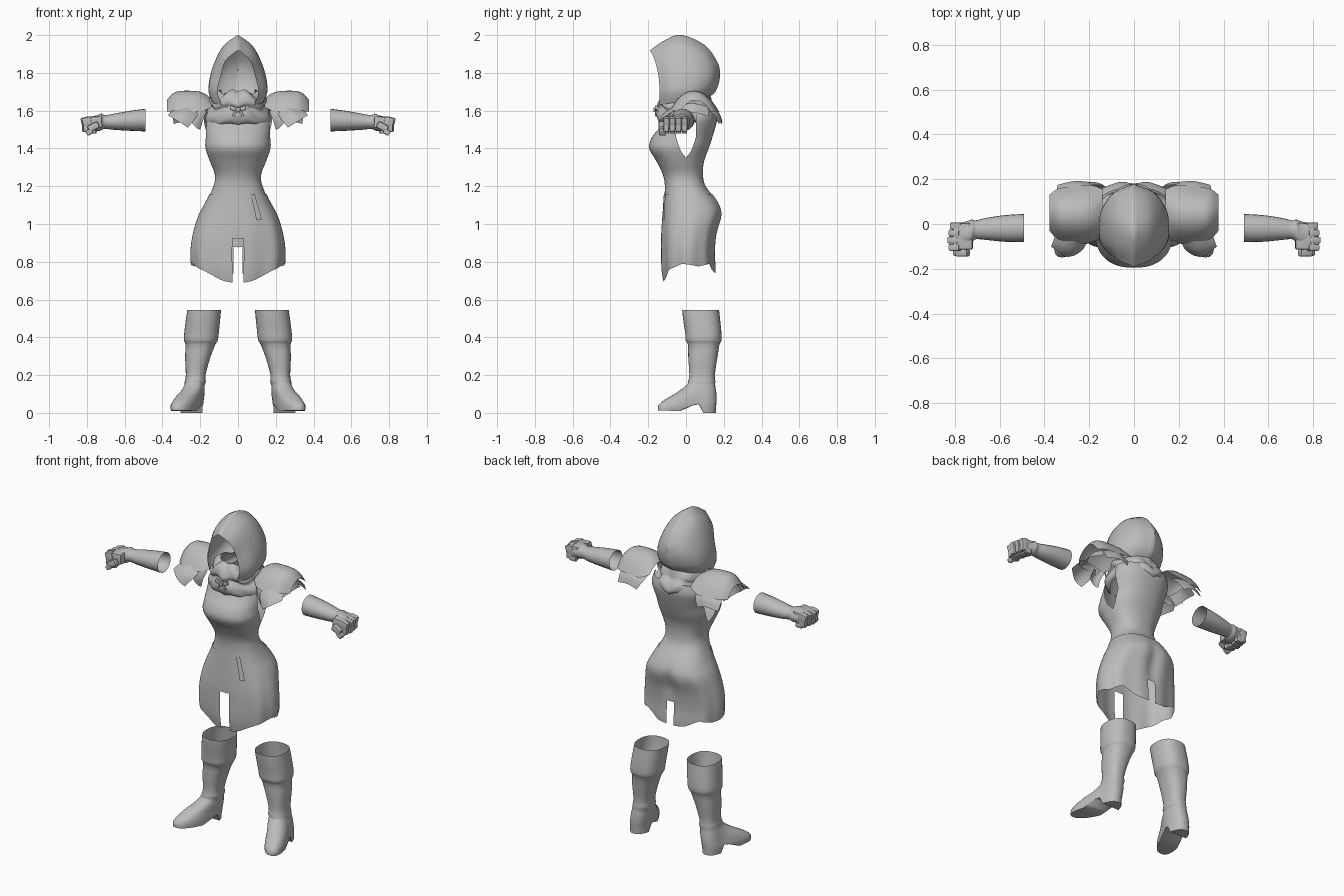
import bpy, bmesh, math
from mathutils import Matrix, Vector

if "Cube" in bpy.data.objects:
    bpy.data.objects.remove(bpy.data.objects["Cube"])

grey = bpy.data.materials.new("plain grey")
grey.diffuse_color = (0.5, 0.5, 0.5, 1)
grey.use_nodes = True
grey.node_tree.nodes["Principled BSDF"].inputs["Base Color"].default_value = grey.diffuse_color


# ---------- helpers ----------
def spline(rows, k):
    """Catmull-Rom sampling of a list of tuples, k steps per span."""
    out = []
    for i in range(len(rows) - 1):
        a, b, c, d = (rows[max(0, min(len(rows) - 1, i + o))] for o in (-1, 0, 1, 2))
        for s in range(k):
            t = s / k
            out.append(tuple(0.5 * (2 * q + (r - p) * t + (2 * p - 5 * q + 4 * r - w) * t * t
                                    + (3 * q - p - 3 * r + w) * t ** 3)
                             for p, q, r, w in zip(a, b, c, d)))
    return out + [tuple(rows[-1])]


def lerp_list(pts, x):
    for (x0, y0), (x1, y1) in zip(pts, pts[1:]):
        if x <= x1:
            return y0 + (y1 - y0) * max(0, (x - x0) / (x1 - x0))
    return pts[-1][1]


def finish(name, bm, mirror, angle=50):
    bmesh.ops.remove_doubles(bm, verts=bm.verts, dist=0.0004)
    bmesh.ops.recalc_face_normals(bm, faces=bm.faces)
    me = bpy.data.meshes.new(name)
    bm.to_mesh(me)
    bm.free()
    me.materials.append(grey)
    ob = bpy.data.objects.new(name, me)
    bpy.context.collection.objects.link(ob)
    if mirror:
        ob.modifiers.new("mirror", 'MIRROR').merge_threshold = 0.001
    bpy.ops.object.select_all(action='DESELECT')
    ob.select_set(True)
    bpy.context.view_layer.objects.active = ob
    bpy.ops.object.shade_smooth_by_angle(angle=math.radians(angle))
    return ob


def sheet(name, rows, wrap=False, hole=None, cap=False, mirror=True, angle=50):
    """Skin rows of points; hole(i, j) leaves a face out; cap closes the last row."""
    bm = bmesh.new()
    g = [[bm.verts.new(p) for p in r] for r in rows]
    n = len(g[0])
    for i in range(len(g) - 1):
        for j in range(n if wrap else n - 1):
            if not (hole and hole(i, j)):
                m = (j + 1) % n
                bm.faces.new((g[i][j], g[i][m], g[i + 1][m], g[i + 1][j]))
    if cap:
        e = g[-1]
        for j in range(n // 2):
            q = list(dict.fromkeys((e[j], e[j + 1], e[n - j - 1], e[(n - j) % n])))
            bm.faces.new(q)
    return finish(name, bm, mirror, angle)


def patch(name, rows, k=3, **kw):
    """Smooth sheet through a coarse grid of points."""
    fine = [spline(r, k) for r in rows]
    cols = [spline(c, k) for c in zip(*fine)]
    return sheet(name, list(zip(*cols)), **kw)


def power(v, p):
    return math.copysign(abs(v) ** p, v)


def outline(w, yf, yb, t, p=2.35):
    """Point of a rounded body section, t = 0 at the front."""
    return (w * power(math.sin(t), 2 / p) if 1e-6 < t < math.pi - 1e-6 else 0.0,
            (yf + yb) / 2 - (yb - yf) / 2 * power(math.cos(t), 2 / p))


# ---------- body section table: z, half width, front y, back y ----------
BODY = spline([(0.64, .215, -.10, .14), (.75, .236, -.122, .15), (.85, .244, -.126, .147),
               (.95, .232, -.126, .16), (1.05, .202, -.12, .188), (1.12, .165, -.116, .165),
               (1.2, .13, -.112, .104), (1.26, .122, -.122, .09), (1.33, .148, -.155, .095),
               (1.4, .172, -.195, .12), (1.46, .172, -.18, .14), (1.51, .178, -.14, .155),
               (1.56, .182, -.11, .165), (1.61, .165, -.08, .155)], 4)


def body(z, t, off=0.0):
    for a, b in zip(BODY, BODY[1:]):
        if z <= b[0]:
            break
    s = (z - a[0]) / (b[0] - a[0])
    w, f, k = (a[i] + (b[i] - a[i]) * s for i in (1, 2, 3))
    x, y = outline(w + off, f - off, k + off, t)
    # soft crease down the back of the skirt
    if t > 2:
        y -= 0.018 * math.exp(-(x / .04) ** 2 - ((z - .99) / .1) ** 2)
    return (x, y, z)


def angle_at(z, y):
    f, k = body(z, 0)[1], body(z, math.pi)[1]
    u = max(-1, min(1, (y - (f + k) / 2) / ((k - f) / 2)))
    return math.acos(-power(u, 2.35 / 2))


# bodice with open armholes
rows = []
for i in range(36):
    z = 1.13 + .48 * i / 35
    h = .052 * min(1, math.sqrt(max(0, z - 1.36) / .1))
    ta, tb = angle_at(z, -h), angle_at(z, h)
    rows.append([body(z, ta * j / 14) for j in range(15)]
                + [body(z, tb + (math.pi - tb) * j / 14) for j in range(15)])
sheet("bodice", rows, hole=lambda i, j: j == 14)

# skirt with uneven hem and slits front and back
HEM = [(0, .685), (.3, .70), (.8, .755), (1.4, .79), (1.9, .775), (2.4, .79), (2.8, .745), (3.15, .735)]
ts = [0] + [.085 + (math.pi - .15) * j / 36 for j in range(37)] + [math.pi]
rows = []
for i in range(25):
    v = i / 24
    rows.append([body(1.16 + (lerp_list(HEM, t) - 1.16) * v, t,
                      .004 + .005 * v * math.sin(9 * t)) for t in ts])
sheet("skirt", rows, hole=lambda i, j: (j == 0 and i >= 12) or (j == len(ts) - 2 and i >= 16))

# hanging strap on one hip
sheet("hip_strap", [[body(1.16 - .14 * i / 6, .38 + .05 * j, .012) for j in range(4)]
                    for i in range(7)], mirror=False)

# hood, arched sections from the face opening to the back
patch("hood", [
    [(0, -.19, 1.92), (.065, -.165, 1.865), (.092, -.145, 1.78), (.108, -.14, 1.70), (.085, -.14, 1.63)],
    [(0, -.10, 1.98), (.075, -.10, 1.92), (.125, -.085, 1.81), (.15, -.08, 1.71), (.13, -.08, 1.64)],
    [(0, -.02, 2.0), (.08, 0, 1.94), (.138, 0, 1.82), (.156, 0, 1.71), (.135, 0, 1.655)],
    [(0, .10, 1.947), (.072, .09, 1.905), (.125, .08, 1.81), (.142, .07, 1.72), (.12, .06, 1.665)],
    [(0, .165, 1.86), (.05, .15, 1.845), (.083, .145, 1.79), (.09, .13, 1.72), (.08, .10, 1.67)],
    [(0, .18, 1.81), (0, .18, 1.79), (0, .175, 1.75), (0, .155, 1.70), (0, .12, 1.67)]], k=4)

# draped cowl around the neck, with soft folds
COWL = spline([(1.70, .095, -.095, .10), (1.675, .13, -.135, .125), (1.635, .15, -.15, .14),
               (1.615, .142, -.138, .145), (1.585, .168, -.152, .168), (1.545, .172, -.145, .172),
               (1.53, .15, -.125, .155)], 3)
rows = []
for z, w, f, k in COWL:
    row = []
    for j in range(29):
        t = math.pi * j / 28
        o = .006 * math.sin(7 * t + 40 * z)
        x, y = outline(w + o, f - o, k + o, t, 2)
        row.append((x, y, z + .012 * math.sin(5 * t) - .012 * math.cos(t) * (1.7 - z) / .17))
    rows.append(row)
sheet("cowl", rows)

# shoulder guards: rows of x, centre y, half depth, top z, drop
rows = []
for x, yc, h, top, drop in spline([(.14, .055, .10, 1.665, .045), (.20, .045, .13, 1.70, .105),
                                   (.30, .04, .125, 1.705, .11), (.345, .045, .11, 1.69, .095),
                                   (.377, .05, .08, 1.655, .06)], 3):
    rows.append([(x, yc + h * s, top - drop * abs(s) ** 2.2) for s in [q / 7 - 1 for q in range(15)]])
sheet("shoulder_guard", rows)

# hanging plates under the shoulder guards
patch("front_shoulder_plate", [
    [(.20, -.05, 1.60), (.27, -.06, 1.625), (.345, -.03, 1.61)],
    [(.225, -.11, 1.56), (.29, -.12, 1.585), (.36, -.075, 1.59)],
    [(.265, -.14, 1.51), (.31, -.145, 1.54), (.37, -.10, 1.575)]])
patch("inner_shoulder_plate", [
    [(.165, -.06, 1.60), (.20, -.07, 1.61), (.24, -.06, 1.60)],
    [(.185, -.075, 1.55), (.215, -.09, 1.56), (.25, -.08, 1.55)],
    [(.20, -.07, 1.50), (.215, -.08, 1.505), (.235, -.085, 1.525)]])
patch("back_shoulder_plate", [
    [(.16, .12, 1.61), (.25, .13, 1.63), (.335, .11, 1.61)],
    [(.18, .165, 1.57), (.26, .175, 1.59), (.345, .15, 1.575)],
    [(.205, .188, 1.525), (.265, .192, 1.545), (.34, .175, 1.53)]])
patch("side_shoulder_plate", [
    [(.30, -.05, 1.62), (.32, .03, 1.64), (.30, .12, 1.62)],
    [(.345, -.05, 1.57), (.36, .03, 1.59), (.34, .12, 1.57)]])


# ---------- lumps built from boxes ----------
def lumps(name, boxes, bevel, mirror=True):
    bm = bmesh.new()
    for c, s, tilt in boxes:
        m = Matrix.Translation(c) @ Matrix.Rotation(math.radians(tilt), 4, 'Y') \
            @ Matrix.Diagonal(Vector((*s, 1)))
        bmesh.ops.create_cube(bm, size=1, matrix=m)
    bmesh.ops.bevel(bm, geom=bm.edges[:], offset=bevel, segments=2, affect='EDGES', profile=.6)
    return finish(name, bm, mirror)


# small bow tied at the throat
lumps("bow_knot", [((0, -.162, 1.605), (.024, .022, .026), 0)], .006, False)
lumps("bow_loops", [((.026, -.158, 1.612), (.032, .014, .022), -20),
                    ((.018, -.158, 1.585), (.012, .010, .035), -30)], .004)

# forearm sleeve: x, centre y, centre z, half y, half z
rows = []
for x, cy, cz, ry, rz in spline([(.49, -.018, 1.55, .063, .060), (.58, -.02, 1.546, .059, .052),
                                 (.66, -.022, 1.541, .049, .042), (.705, -.026, 1.54, .042, .036),
                                 (.722, -.03, 1.54, .05, .044), (.74, -.042, 1.535, .056, .043),
                                 (.775, -.05, 1.53, .055, .038)], 3):
    rows.append([(x, cy + ry * math.cos(a), cz + rz * math.sin(a))
                 for a in [math.tau * q / 20 for q in range(20)]])
sheet("forearm", rows, wrap=True, cap=True)

# closed fist
fist = [((.762, -.055, 1.537), (.085, .118, .062), 4)]
for i in range(4):
    y, r = -.104 + .032 * i, .006 * abs(i - 1)
    fist += [((.805 - r, y, 1.541), (.05, .031, .05), 14),
             ((.806 - r, y, 1.512), (.04, .029, .05), 0),
             ((.782 - r, y, 1.493), (.045, .029, .03), 0)]
fist += [((.765, -.128, 1.515), (.06, .034, .036), 28), ((.787, -.125, 1.487), (.036, .036, .03), 35)]
lumps("fist", fist, .009)

# boots: z, inner x, outer x, front y, back y
BOOT = spline([(.545, .09, .268, -.02, .175), (.50, .094, .275, -.016, .18), (.42, .102, .285, -.004, .188),
               (.382, .108, .286, -.002, .187), (.362, .12, .278, .01, .177), (.29, .148, .28, .012, .166),
               (.20, .172, .276, .018, .152), (.165, .17, .282, .01, .156), (.15, .176, .283, .006, .154),
               (.11, .176, .295, -.045, .16), (.07, .178, .305, -.112, .162), (.04, .18, .312, -.146, .16),
               (.012, .182, .31, -.148, .158)], 2)
SOLE = [(-.2, .014), (-.03, .010), (.05, .045), (.07, .045), (.075, 0), (.2, 0)]
rows = []
for i, (z, x0, x1, y0, y1) in enumerate(BOOT):
    row = []
    for q in range(36):
        a = math.tau * q / 36
        dx, y = outline(1, y0, y1, a if a <= math.pi else math.tau - a, 2.4)
        x = (x0 + x1) / 2 + (x1 - x0) / 2 * (dx if a <= math.pi else -dx)
        x += .34 * max(0, .07 - y) * max(0, min(1, (.17 - z) / .08))
        low = lerp_list(SOLE, y)
        row.append((x, y, low if i == len(BOOT) - 1 else max(z, low + .002)))
    rows.append(row)
sheet("boot", rows, wrap=True, cap=True)
